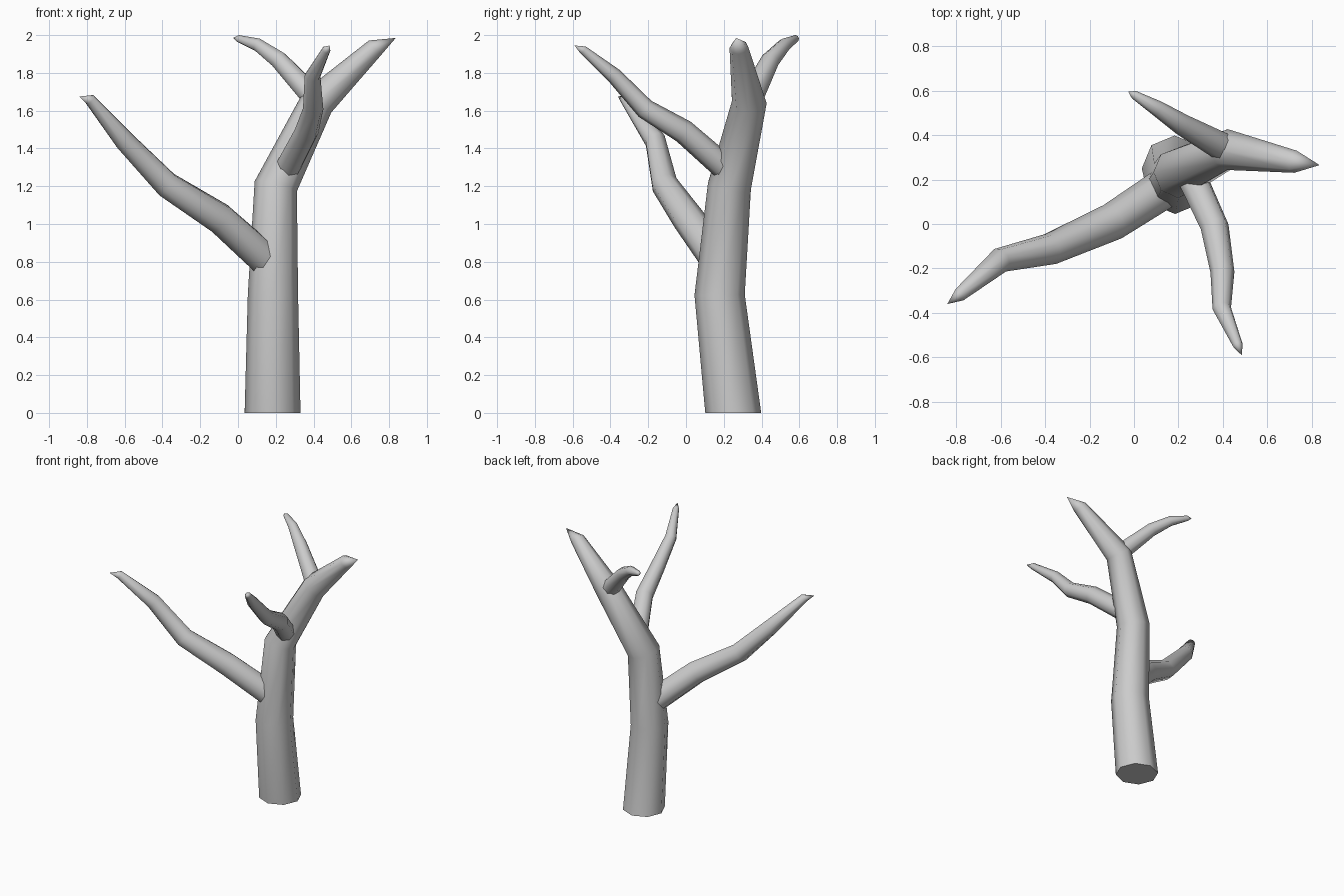
import bpy, bmesh, math
from mathutils import Vector

if "Cube" in bpy.data.objects:
    bpy.data.objects.remove(bpy.data.objects["Cube"])

SIDES = 8


def limb(name, path):
    """Tapered tube through (x, y, z, radius) points, closed by a pointed tip."""
    pts = [Vector(p[:3]) for p in path]
    bm = bmesh.new()
    rings = []
    side = Vector((1, 0, 0))
    for i in range(len(pts) - 1):
        # average direction of neighbouring segments; trunk base stays level
        d = (pts[i + 1] - pts[i]).normalized()
        if i > 0:
            d = (d + (pts[i] - pts[i - 1]).normalized()).normalized()
        if i == len(pts) - 2:
            d = (pts[i] - pts[i - 1]).normalized()
        if pts[i].z == 0:
            d = Vector((0, 0, 1))
        side = (side - d * side.dot(d)).normalized()
        up = d.cross(side)
        ring = []
        for k in range(SIDES):
            a = 2 * math.pi * k / SIDES
            ring.append(bm.verts.new(pts[i] + path[i][3] * (side * math.cos(a) + up * math.sin(a))))
        rings.append(ring)
    tip = bm.verts.new(pts[-1])
    for k in range(SIDES):
        n = (k + 1) % SIDES
        for a, b in zip(rings, rings[1:]):
            bm.faces.new((a[k], a[n], b[n], b[k]))
        bm.faces.new((rings[-1][k], rings[-1][n], tip))
    for f in bm.faces:
        f.smooth = True
    base = bm.faces.new(rings[0][::-1])
    for e in base.edges:
        e.smooth = False
    bmesh.ops.recalc_face_normals(bm, faces=bm.faces)
    mesh = bpy.data.meshes.new(name)
    bm.to_mesh(mesh)
    bm.free()
    obj = bpy.data.objects.new(name, mesh)
    bpy.context.collection.objects.link(obj)
    return obj


# Main trunk, bending to the right at the top
limb("trunk", [(0.183, 0.25, 0, 0.148), (0.185, 0.178, 0.625, 0.133),
               (0.20, 0.23, 1.20, 0.115), (0.42, 0.335, 1.645, 0.092),
               (0.727, 0.28, 1.935, 0.05), (0.835, 0.265, 1.985, 0)])

# Long low branch to the left
limb("left_branch", [(0.18, 0.19, 0.78, 0.092), (-0.097, 0.01, 1.03, 0.085),
                     (-0.377, -0.113, 1.208, 0.072), (-0.602, -0.163, 1.442, 0.057),
                     (-0.785, -0.318, 1.66, 0.031), (-0.84, -0.36, 1.675, 0)])

# Branch reaching forward
limb("front_branch", [(0.24, 0.255, 1.255, 0.07), (0.363, -0.013, 1.49, 0.064),
                      (0.398, -0.217, 1.61, 0.054), (0.395, -0.38, 1.785, 0.042),
                      (0.467, -0.545, 1.922, 0.023), (0.485, -0.59, 1.945, 0)])

# Short branch towards the back
limb("back_branch", [(0.42, 0.335, 1.65, 0.066), (0.217, 0.447, 1.868, 0.049),
                     (0.105, 0.52, 1.948, 0.036), (0.0, 0.582, 1.982, 0.019),
                     (-0.026, 0.596, 1.985, 0)])
